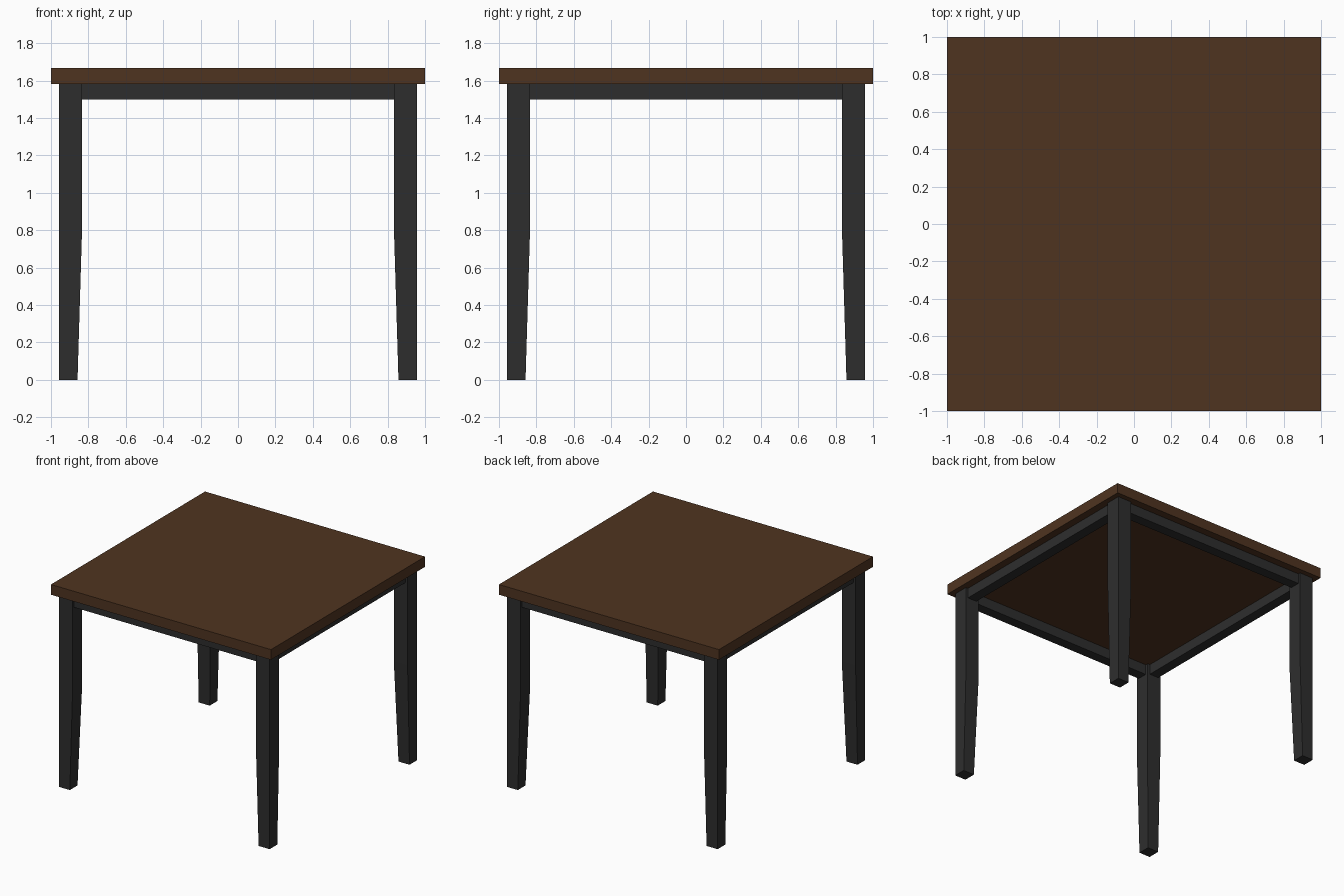
import bpy
import bmesh

if "Cube" in bpy.data.objects:
    bpy.data.objects.remove(bpy.data.objects["Cube"], do_unlink=True)

TOP_Z, UNDER_Z, APRON_Z = 1.667, 1.583, 1.5
OUTER, INNER, FOOT_INNER, TAPER_Z = 0.958, 0.833, 0.858, 0.83
APRON_IN, APRON_OUT = 0.855, 0.938


def material(name, color):
    mat = bpy.data.materials.new(name)
    mat.use_nodes = True
    mat.diffuse_color = color
    mat.node_tree.nodes["Principled BSDF"].inputs["Base Color"].default_value = color
    return mat


def loft(name, sections, mat):
    """Solid through stacked rectangles given as (x0, x1, y0, y1, z)."""
    bm = bmesh.new()
    rings = [[bm.verts.new((x, y, z)) for x, y in
              ((x0, y0), (x1, y0), (x1, y1), (x0, y1))]
             for x0, x1, y0, y1, z in sections]
    bm.faces.new(rings[0][::-1])
    bm.faces.new(rings[-1])
    for low, high in zip(rings, rings[1:]):
        for i in range(4):
            j = (i + 1) % 4
            bm.faces.new((low[i], low[j], high[j], high[i]))
    bmesh.ops.recalc_face_normals(bm, faces=bm.faces)
    mesh = bpy.data.meshes.new(name)
    bm.to_mesh(mesh)
    bm.free()
    mesh.materials.append(mat)
    obj = bpy.data.objects.new(name, mesh)
    bpy.context.collection.objects.link(obj)
    return obj


def box(name, x0, x1, y0, y1, z0, z1, mat):
    return loft(name, [(x0, x1, y0, y1, z0), (x0, x1, y0, y1, z1)], mat)


wood = material("dark brown wood", (0.078, 0.034, 0.0145, 1))
black = material("charcoal paint", (0.027, 0.027, 0.027, 1))

# Square top
box("table_top", -1, 1, -1, 1, UNDER_Z, TOP_Z, wood)

# Legs: straight outside, lower inner faces tapered towards the foot
for y_name, sy in (("front", -1), ("back", 1)):
    for x_name, sx in (("left", 1), ("right", -1)):
        sections = []
        for inner, z in ((FOOT_INNER, 0), (INNER, TAPER_Z), (INNER, UNDER_Z)):
            xs = sorted((sx * inner, sx * OUTER))
            ys = sorted((sy * inner, sy * OUTER))
            sections.append((*xs, *ys, z))
        loft(f"{y_name}_{x_name}_leg", sections, black)

# Apron rails between the legs
for name, s in (("front", -1), ("back", 1)):
    a, b = sorted((s * APRON_IN, s * APRON_OUT))
    box(f"{name}_apron", -INNER, INNER, a, b, APRON_Z, UNDER_Z, black)
for name, s in (("right", -1), ("left", 1)):
    a, b = sorted((s * APRON_IN, s * APRON_OUT))
    box(f"{name}_apron", a, b, -INNER, INNER, APRON_Z, UNDER_Z, black)
